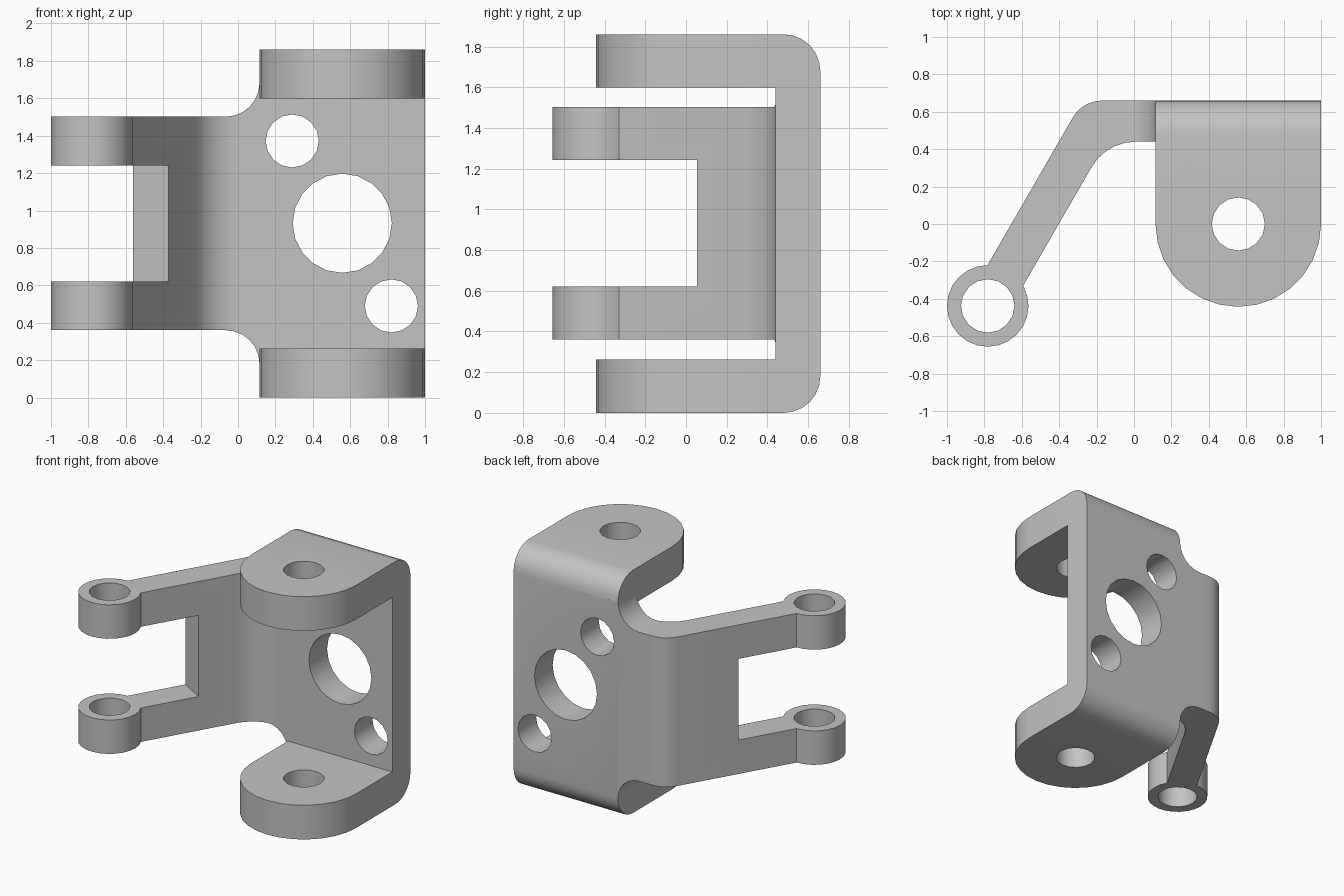
import bpy, bmesh
from math import sin, cos, radians, sqrt
from mathutils import Vector

cube = bpy.data.objects.get("Cube")
if cube:
    bpy.data.objects.remove(cube, do_unlink=True)

GREY = (0.55, 0.55, 0.55, 1)
grey = bpy.data.materials.new("plain grey")
grey.use_nodes = True
grey.diffuse_color = GREY
grey.node_tree.nodes["Principled BSDF"].inputs["Base Color"].default_value = GREY


def arc(cx, cy, r, a0, a1, n):
    """Points on an arc, angles in degrees."""
    angles = [radians(a0 + (a1 - a0) * i / n) for i in range(n + 1)]
    return [(cx + r * cos(a), cy + r * sin(a)) for a in angles]


def circle(cx, cy, r, n):
    return arc(cx, cy, r, 0, 360, n)[:-1]


def prism(name, pts, axis, lo, hi):
    """Extrude a 2D outline along an axis between lo and hi."""
    place = {"x": lambda p, d: (d, p[0], p[1]),
             "y": lambda p, d: (p[0], d, p[1]),
             "z": lambda p, d: (p[0], p[1], d)}[axis]
    bm = bmesh.new()
    ends = [[bm.verts.new(place(p, d)) for p in pts] for d in (lo, hi)]
    for ring in ends:
        bm.faces.new(ring)
    n = len(pts)
    for i in range(n):
        j = (i + 1) % n
        bm.faces.new((ends[0][i], ends[0][j], ends[1][j], ends[1][i]))
    bmesh.ops.recalc_face_normals(bm, faces=bm.faces)
    mesh = bpy.data.meshes.new(name)
    bm.to_mesh(mesh)
    bm.free()
    mesh.materials.append(grey)
    obj = bpy.data.objects.new(name, mesh)
    bpy.context.collection.objects.link(obj)
    return obj


def combine(target, tool, operation):
    """Apply a boolean and discard the tool."""
    mod = target.modifiers.new(operation.lower(), "BOOLEAN")
    mod.operation, mod.object, mod.solver = operation, tool, "EXACT"
    bpy.context.view_layer.objects.active = target
    bpy.ops.object.modifier_apply(modifier=mod.name)
    bpy.data.objects.remove(tool, do_unlink=True)


TOP, FLANGE, WALL = 1.86, 0.262, 0.22     # height and thicknesses
BACK, BEND = 0.66, 0.18                   # rear face, outer bend radius
INNER = BACK - WALL
LEFT, HOLE_X = 0.115, 0.5575              # flange edge and centre
FRONT = -0.6

# C-shaped bracket: side profile trimmed by a round-nosed plan
side = [(FRONT, 0)] + arc(BACK - BEND, BEND, BEND, -90, 0, 6)
side += arc(BACK - BEND, TOP - BEND, BEND, 0, 90, 6)
side += [(FRONT, TOP), (FRONT, TOP - FLANGE), (INNER, TOP - FLANGE),
         (INNER, FLANGE), (FRONT, FLANGE)]
bracket = prism("hinge_bracket", side, "x", LEFT - 0.1, 1.1)
nose = arc(HOLE_X, 0, 1 - HOLE_X, 180, 360, 14) + [(1, 1), (LEFT, 1)]
combine(bracket, prism("nose_plan", nose, "z", -1, 3), "INTERSECT")

# Slanted arm: bent plan trimmed by a front outline with corner fillets
along, across = Vector((0.5, sqrt(0.75))), Vector((-sqrt(0.75), 0.5))
eye = Vector((-0.782, -0.438))
half = across * WALL / 2


def bend_centre(point, y, r):
    """Centre of an arc of radius r under height y, touching the slanted line."""
    cy = y - r
    touch = point - across * r
    return touch.x + (cy - touch.y) * along.x / along.y, cy


ox, oy = bend_centre(eye + half, BACK, BEND)
ix, iy = bend_centre(eye - half, INNER, 0.27)
plan = [tuple(eye + half)] + arc(ox, oy, BEND, 150, 90, 5) + [(0.2, BACK), (0.2, INNER)]
plan += arc(ix, iy, 0.27, 90, 150, 5) + [tuple(eye - half)]
arm = prism("arm", plan, "z", 0, TOP)
LOW, HIGH = 0.36, 1.502
fx = LEFT - BEND
outline = [(-1.5, LOW)] + arc(fx, LOW - BEND, BEND, 90, 0, 6) + [(0.5, LOW - BEND)]
outline += [(0.5, HIGH + BEND)] + arc(fx, HIGH + BEND, BEND, 0, -90, 6) + [(-1.5, HIGH)]
combine(arm, prism("arm_outline", outline, "y", -2, 2), "INTERSECT")

# Round eye at the arm tip, split into a fork by a notch
combine(arm, prism("eye_barrel", circle(*eye, 0.218, 24), "z", LOW, HIGH), "UNION")
mouth = Vector((-0.465, 0.108))
notch = [tuple(mouth + across * s - along * d)
         for s, d in ((0.6, 0), (-0.6, 0), (-0.6, 1.5), (0.6, 1.5))]
combine(arm, prism("notch", notch, "z", 0.62, 1.242), "DIFFERENCE")
combine(arm, prism("eye_bore", circle(*eye, 0.143, 16), "z", -1, 3), "DIFFERENCE")
combine(bracket, arm, "UNION")

# Pin holes in the flanges and three holes through the rear wall
combine(bracket, prism("pin_bore", circle(HOLE_X, 0, 0.142, 16), "z", -1, 3), "DIFFERENCE")
for x, z, r, n in ((HOLE_X, 0.932, 0.265, 20), (0.29, 1.372, 0.142, 16), (0.82, 0.49, 0.142, 16)):
    combine(bracket, prism("wall_bore", circle(x, z, r, n), "y", 0.3, 0.9), "DIFFERENCE")

# Smooth the curved faces, keep the edges crisp
bpy.ops.object.select_all(action="DESELECT")
bracket.select_set(True)
bpy.context.view_layer.objects.active = bracket
bpy.ops.object.shade_smooth_by_angle(angle=radians(30))
